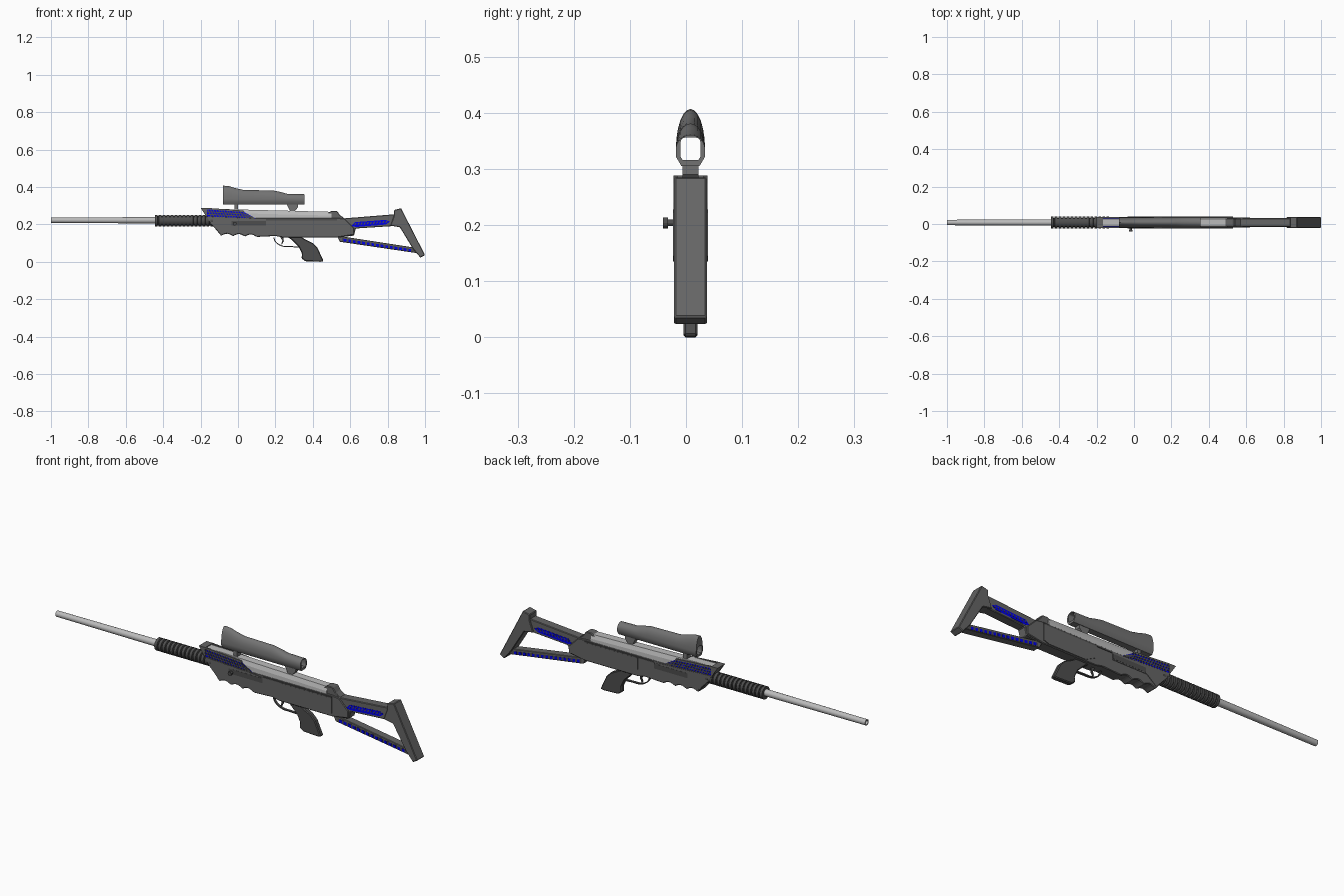
import bpy, bmesh, math

if "Cube" in bpy.data.objects:
    bpy.data.objects.remove(bpy.data.objects["Cube"])

CY = 0.008  # centre plane of the model


def mat(name, r, g, b):
    m = bpy.data.materials.new(name)
    m.diffuse_color = (r, g, b, 1)
    m.use_nodes = True
    m.node_tree.nodes["Principled BSDF"].inputs["Base Color"].default_value = m.diffuse_color
    return m


BODY = mat("body grey", 0.13, 0.13, 0.13)
DARK = mat("dark grey", 0.075, 0.075, 0.075)
SCOPE = mat("scope grey", 0.17, 0.17, 0.17)
LIGHT = mat("light metal", 0.5, 0.5, 0.5)
BLUE = mat("glow blue", 0.0, 0.0, 0.8)


def finish(name, bm, material, smooth=False, bevel=0):
    bmesh.ops.recalc_face_normals(bm, faces=bm.faces)
    me = bpy.data.meshes.new(name)
    bm.to_mesh(me)
    bm.free()
    ob = bpy.data.objects.new(name, me)
    bpy.context.collection.objects.link(ob)
    me.materials.append(material)
    if bevel:
        b = ob.modifiers.new("bevel", 'BEVEL')
        b.width, b.segments, b.limit_method = bevel, 1, 'ANGLE'
    if smooth:
        bpy.context.view_layer.objects.active = ob
        ob.select_set(True)
        bpy.ops.object.shade_smooth_by_angle(angle=math.radians(35))
        ob.select_set(False)
    return ob


def add_prism(bm, pts, y0, y1):
    a = [bm.verts.new((x, CY + y0, z)) for x, z in pts]
    b = [bm.verts.new((x, CY + y1, z)) for x, z in pts]
    bm.faces.new(a)
    bm.faces.new(b[::-1])
    for i in range(len(a)):
        j = (i + 1) % len(a)
        bm.faces.new((a[i], b[i], b[j], a[j]))


def prism(name, pts, hw, material, bevel=0, smooth=False):
    """Side profile extruded evenly about the centre plane."""
    bm = bmesh.new()
    add_prism(bm, pts, -hw, hw)
    return finish(name, bm, material, smooth, bevel)


def plates(name, polys, y0, y1, material):
    """Thin plates mirrored on both sides."""
    bm = bmesh.new()
    for p in polys:
        add_prism(bm, p, -y1, -y0)
        add_prism(bm, p, y0, y1)
    return finish(name, bm, material)


def loft(bm, rings, closed=False):
    vs = [[bm.verts.new(p) for p in r] for r in rings]
    n = len(vs[0])
    for k in range(len(vs) if closed else len(vs) - 1):
        a, b = vs[k], vs[(k + 1) % len(vs)]
        for i in range(n):
            j = (i + 1) % n
            bm.faces.new((a[i], a[j], b[j], b[i]))
    return vs


def lathe(name, prof, zc, material, n=20):
    """Closed profile (x, radius) turned about the x axis."""
    bm = bmesh.new()
    loft(bm, [[(x, CY + r * math.cos(2 * math.pi * i / n), zc + r * math.sin(2 * math.pi * i / n))
               for i in range(n)] for x, r in prof], True)
    return finish(name, bm, material, True)


def box(x0, x1, z0, z1):
    return [(x0, z0), (x1, z0), (x1, z1), (x0, z1)]


# barrel and ribbed sleeve
lathe("barrel", [(-1, .0145), (-.4, .017), (-.4, .010), (-1, .010)], .222, LIGHT)
ribs = []
for i in range(15):
    x = -.445 + i * .0213
    ribs += [(x, .031), (x + .014, .031), (x + .016, .025), (x + .0205, .025)]
lathe("ribbed_sleeve", ribs + [(-.12, .025), (-.12, .012), (-.445, .012)], .220, DARK)

# main body with finger grooves underneath
under = [(.10 - .19 * i / 24, .133 + .006 * i / 24 + .012 * abs(math.sin(math.pi * 3 * i / 24)))
         for i in range(25)]
prism("main_body", [(-.145, .205), (-.17, .245), (.08, .235), (.53, .235), (.57, .23), (.62, .18), (.62, .145),
                    (.53, .13), (.24, .13), (.2, .138)] + under, .028, BODY, .003)

# light receiver top, narrowing upwards
bm = bmesh.new()
v = loft(bm, [[(x, CY - .027, .232), (x, CY - .026, t - .02), (x, CY - .019, t),
               (x, CY + .019, t), (x, CY + .026, t - .02), (x, CY + .027, .232)]
              for x, t in ((-.165, .284), (.1, .277), (.5, .267))])
bm.faces.new(v[0])
bm.faces.new(v[-1])
finish("receiver_top", bm, LIGHT)
prism("rear_sight_block", [(.48, .232), (.48, .262), (.50, .272), (.53, .272), (.545, .25), (.575, .228)],
      .022, BODY, .003)

# side cowls: wing, blue backing and slanted grille bars
plates("front_cowl", [[(-.2, .288), (-.165, .288), (-.165, .24), (.10, .228), (.15, .222), (.15, .19),
                       (-.04, .19), (-.09, .15), (-.145, .205), (-.165, .235)],
                      [(-.165, .288), (.03, .274), (.035, .266), (-.165, .28)]], .023, .030, BODY)
prism("cowl_bridge", [(-.2, .288), (-.165, .288), (-.165, .24)], .028, BODY)
plates("cowl_glow", [[(-.165, .282), (.03, .268), (.10, .229), (-.165, .241)]], .022, .0275, BLUE)


def upper(x):
    return .281 - (x + .165) * .067 if x < .03 else .268 - (x - .03) * .557


def lower(x):
    return .241 - (x + .165) * .045


bars = []
for i in range(17):
    x = -.165 + i * .0145
    s = min(.02, .09 - x)
    bars.append([(x, upper(x)), (x + .006, upper(x + .006)), (x + s + .006, lower(x + s + .006)),
                 (x + s, lower(x + s))])
for t in (.33, .66):
    xs = (-.165, .03, .085)
    bars.append([(x, lower(x) + t * (upper(x) - lower(x)) + .0025) for x in xs] +
                [(x, lower(x) + t * (upper(x) - lower(x)) - .0025) for x in xs[::-1]])
plates("cowl_grille_bars", bars, .026, .0298, DARK)

# bolt slot, bolt handle and rear side panels
plates("bolt_slot", [box(-.035, .15, .195, .219)], .029, .0308, DARK)
bm = bmesh.new()
v = loft(bm, [[(-.018 + r * math.cos(math.pi * i / 6), y, .204 + r * math.sin(math.pi * i / 6))
               for i in range(12)] for y, r in ((-.02, .006), (-.032, .006), (-.032, .010), (-.041, .010))])
bm.faces.new(v[0])
bm.faces.new(v[-1])
finish("bolt_handle", bm, DARK)
plates("rear_side_panel", [[(.24, .222), (.53, .222), (.53, .145), (.5, .135), (.3, .135), (.24, .165)]],
       .027, .0315, BODY)
plates("side_rail", [box(.15, .53, .222, .228)], .027, .031, DARK)

# grip, trigger and guard
prism("grip", [(.255, .14), (.33, .14), (.355, .122), (.40, .10), (.425, .075), (.458, .003), (.44, 0), (.36, .003),
               (.34, .018), (.342, .045), (.325, .08), (.29, .115)], .0125, DARK, .004)
arc = [(.265 + .075 * math.cos(a), .13 + .052 * math.sin(a))
       for a in [math.pi + i * math.pi / 20 for i in range(12)]]
inner = [(.265 + .070 * math.cos(a), .13 + .047 * math.sin(a))
         for a in [math.pi + i * math.pi / 20 for i in range(12)]]
prism("trigger_guard", arc + [(.33, .076), (.33, .082)] + inner[::-1], .006, DARK)
prism("trigger", [(.225, .135), (.243, .135), (.245, .11), (.235, .092), (.231, .094), (.237, .112)], .004, DARK)

# stock: upper bar, butt and lower strut
prism("stock_bar", [(.54, .23), (.85, .255), (.88, .19), (.815, .19), (.63, .178), (.62, .14), (.54, .13)],
      .023, BODY, .003)
prism("butt", [(.835, .25), (.835, .277), (.872, .286), (1.0, .036), (.975, .022), (.935, .07), (.865, .185),
               (.815, .193)], .029, BODY, .003)
prism("lower_strut", [(.53, .135), (.56, .135), (.95, .075), (.965, .045), (.545, .107)], .02, BODY, .002)

# blue stock slot with dark dashes
plates("stock_glow", [[(.605, .192), (.625, .212), (.79, .224), (.812, .214), (.79, .199), (.63, .186)]],
       .022, .0238, BLUE)
plates("stock_slot_dashes",
       [[(x, .196 + (x - .6) * .06), (x + .006, .196 + (x - .6) * .06),
         (x + .012, .207 + (x - .6) * .06), (x + .006, .207 + (x - .6) * .06)]
        for x in [.622 + i * .0165 for i in range(11)]], .0236, .0246, DARK)

# lower strut: dark channel with blue windows
def strut(x, o):
    return (x, .116 - (x - .56) * .1545 + o)


plates("strut_channel", [[strut(.555, -.009), strut(.95, -.007), strut(.94, .011), strut(.555, .011)]],
       .0195, .0205, DARK)
plates("strut_windows", [[strut(x, -.006), strut(x + .015, -.006), strut(x + .015, .008), strut(x, .008)]
                         for x in [.565 + i * .0247 for i in range(15)]], .02, .0212, BLUE)

# hollow scope: arched shell lofted along x
def arch(x, top):
    pts = [(-.026, .322), (-.016, .305), (.016, .305), (.026, .322)]
    pts += [(.026 * math.cos(math.pi * i / 12), .335 + (top - .335) * math.sin(math.pi * i / 12)) for i in range(13)]
    return [(x, CY + y, z) for y, z in pts]


def bore(x):
    pts = [(-.018, .322), (-.014, .316), (.014, .316), (.018, .322)]
    pts += [(.018 * math.copysign(abs(math.cos(a)) ** .4, math.cos(a)), .335 + .021 * math.sin(a) ** .4)
            for a in [math.pi * i / 12 for i in range(12)]]
    return [(x, CY + y, z) for y, z in pts + [(-.018, .335)]]


bm = bmesh.new()
steps = [(-.08, .407), (-.05, .405), (-.015, .394), (.03, .384), (.19, .381), (.225, .374), (.265, .363), (.355, .361)]
loft(bm, [arch(x, t) for x, t in steps] + [bore(.355), bore(-.08)], True)
finish("scope", bm, SCOPE, True)
prism("scope_front_mount", box(-.02, .0, .27, .308), .014, SCOPE)
prism("scope_rear_mount", [(.26, .308), (.32, .308), (.32, .29), (.30, .268), (.28, .268)], .014, SCOPE)
